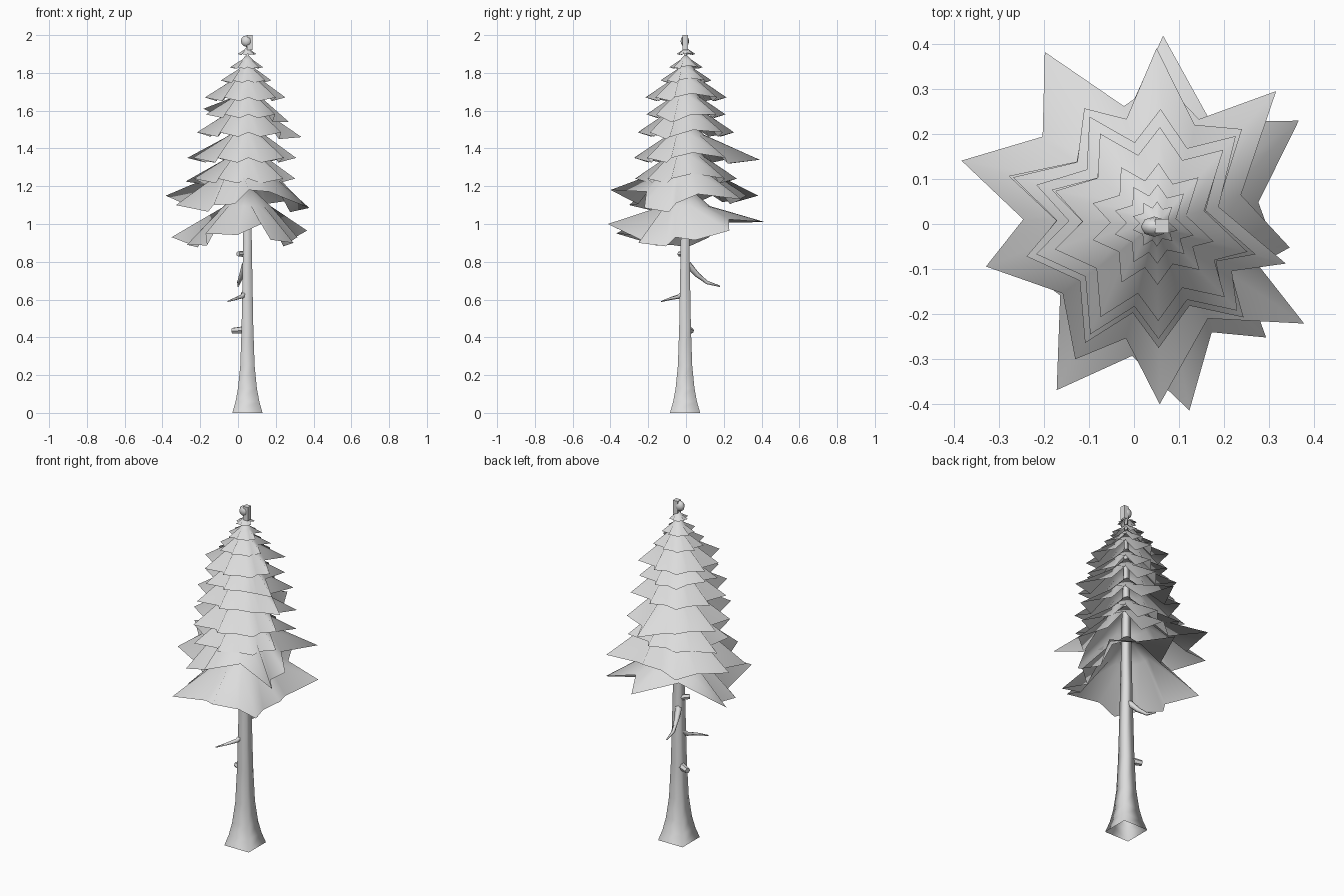
import bpy, bmesh, math
from mathutils import Vector, Matrix

cube = bpy.data.objects.get("Cube")
if cube:
    bpy.data.objects.remove(cube)

grey = bpy.data.materials.new("pale_grey")
grey.use_nodes = True
COLOR = (0.72, 0.72, 0.72, 1)
grey.diffuse_color = COLOR
grey.node_tree.nodes["Principled BSDF"].inputs["Base Color"].default_value = COLOR

AXIS_X = 0.05


def finish(name, bm, smooth):
    mesh = bpy.data.meshes.new(name)
    bm.to_mesh(mesh)
    bm.free()
    obj = bpy.data.objects.new(name, mesh)
    bpy.context.collection.objects.link(obj)
    mesh.materials.append(grey)
    bpy.ops.object.select_all(action='DESELECT')
    obj.select_set(True)
    bpy.context.view_layer.objects.active = obj
    bpy.ops.object.shade_smooth_by_angle(angle=math.radians(smooth))


def tube(name, path, radii, sides, turn=0.0, smooth=100):
    """Tapered tube whose rings follow a list of points."""
    bm = bmesh.new()
    points = [Vector(p) for p in path]
    rings = []
    for i, (p, r) in enumerate(zip(points, radii)):
        along = points[min(i + 1, len(points) - 1)] - points[max(i - 1, 0)]
        rot = Vector((0, 0, 1)).rotation_difference(along)
        ring = []
        for k in range(sides):
            a = turn + math.tau * k / sides
            ring.append(bm.verts.new(p + rot @ Vector((r * math.cos(a), r * math.sin(a), 0))))
        rings.append(ring)
    for low, high in zip(rings, rings[1:]):
        for k in range(sides):
            n = (k + 1) % sides
            bm.faces.new((low[k], low[n], high[n], high[k]))
    bm.faces.new(rings[-1])
    finish(name, bm, smooth)


# Square trunk with flared foot
heights = [0, 0.06, 0.13, 0.25, 0.45, 0.9, 1.4, 1.93]
half_widths = [0.08, 0.063, 0.05, 0.038, 0.031, 0.023, 0.016, 0.006]
tube("trunk", [(AXIS_X, -0.005, z) for z in heights],
     [w * math.sqrt(2) for w in half_widths], 4, math.pi / 4)

# Broken stubs and bare twigs
tube("upper_stub", [(0.04, 0, 0.84), (0.0, -0.035, 0.842)], [0.018, 0.014], 6, smooth=40)
tube("lower_stub", [(0.04, 0, 0.44), (-0.03, 0.028, 0.435)], [0.022, 0.016], 6, smooth=40)
tube("front_twig", [(0.04, 0, 0.645), (0.02, -0.04, 0.615), (-0.01, -0.085, 0.605),
                    (-0.055, -0.13, 0.59)], [0.018, 0.012, 0.008, 0.003], 5)
tube("back_twig", [(0.04, 0.01, 0.785), (0.02, 0.06, 0.73), (0.005, 0.11, 0.69),
                   (0.0, 0.18, 0.67)], [0.02, 0.014, 0.01, 0.004], 5)

# Foliage spikes shared by all tiers: angle in degrees, relative reach
SPIKES = {"right_front": (-166, 1.08), "front_right": (-121, 1.12), "front": (-89, 1.0),
          "front_left": (-47, 1.03), "left": (-17, 0.98), "left_back": (48, 1.03),
          "back": (88, 1.0), "back_right": (122, 1.1), "right_back": (162, 1.1)}
# Tier: tip height, reach, and odd spikes as angle, radius, height (None if missing)
TIERS = [
    (0.95, 0.37, {"right_front": (-166, 0.33, 0.89), "front_right": (-121, 0.43, 0.95),
                  "front": (-80, 0.42, 1.0), "front_left": (-46, 0.35, 0.90),
                  "left": (-12, 0.27, 0.93), "left_back": (36, 0.39, 0.965),
                  "back": (88, 0.418, 1.01), "back_right": None,
                  "right_back": (163, 0.42, 0.93)}),
    (1.13, 0.385, {"right_front": (-166, 0.39, 1.10), "front_right": (-121, 0.35, 1.10),
                   "front": (-89, 0.40, 1.18), "front_left": (-34, 0.395, 1.085),
                   "left": (-10, 0.30, 1.11), "back": (88, 0.32, 1.15),
                   "back_right": (123, 0.455, 1.15), "right_back": (162, 0.455, 1.15)}),
    (1.24, 0.27, {"right_back": (162, 0.345, 1.225)}),
    (1.35, 0.275, {"back": (90, 0.39, 1.34), "right_back": (162, 0.335, 1.35)}),
    (1.485, 0.255, {"left": (-17, 0.30, 1.46)}),
    (1.58, 0.21, {"left": (-17, 0.23, 1.54), "right_back": (162, 0.245, 1.61)}),
    (1.67, 0.215, {}),
    (1.76, 0.135, {}),
    (1.83, 0.088, {}),
    (1.9, 0.05, {}),
]


def foliage_tier(number, tip_z, reach, odd):
    """Star-shaped skirt: raised ridges run to tips, wide gaps are cut deep."""
    bm = bmesh.new()
    spikes = [odd.get(key, (angle, reach * factor, tip_z))
              for key, (angle, factor) in SPIKES.items()]
    spikes = [s for s in spikes if s]
    spokes = []
    for i, (angle, rad, z) in enumerate(spikes):
        after = spikes[(i + 1) % len(spikes)]
        gap = (after[0] - angle) % 360
        width, drop = (33 / gap, -0.1) if gap > 50 else (0.7, 0.09)
        spokes.append((angle, rad, z))
        spokes.append((angle + gap / 2, width * (rad + after[1]) / 2,
                       (z + after[2]) / 2 - drop * reach))
    apex_z = min(tip_z + (0.7 if reach > 0.3 else 0.8) * reach, 1.94)
    apex = bm.verts.new((AXIS_X, -0.003, apex_z))
    inner, outer = [], []
    for angle, rad, z in spokes:
        a = math.radians(angle)
        direction = Vector((math.cos(a), math.sin(a), 0))
        shoulder = tip_z + 0.56 * (apex_z - tip_z)
        inner.append(bm.verts.new(direction * reach * 0.34 + Vector((AXIS_X, 0, shoulder))))
        outer.append(bm.verts.new(direction * rad + Vector((AXIS_X, 0, z))))
    for k in range(len(spokes)):
        n = (k + 1) % len(spokes)
        bm.faces.new((apex, inner[k], inner[n]))
        bm.faces.new((inner[k], outer[k], outer[n], inner[n]))
    finish(f"foliage_tier_{number}", bm, 180)


for number, (tip_z, reach, odd) in enumerate(TIERS, 1):
    foliage_tier(number, tip_z, reach, odd)

# Bud on the crown: a small rounded knob around an upright shoot
bm = bmesh.new()
bmesh.ops.create_uvsphere(bm, u_segments=8, v_segments=6, radius=0.03,
                          matrix=Matrix.Translation((0.045, -0.006, 1.968))
                          @ Matrix.Diagonal((1, 0.75, 1, 1)))
finish("crown_bud", bm, 60)
tube("crown_shoot", [(0.062, -0.004, 1.92), (0.062, -0.004, 2.0)], [0.022, 0.022], 4,
     math.pi / 4, 30)
